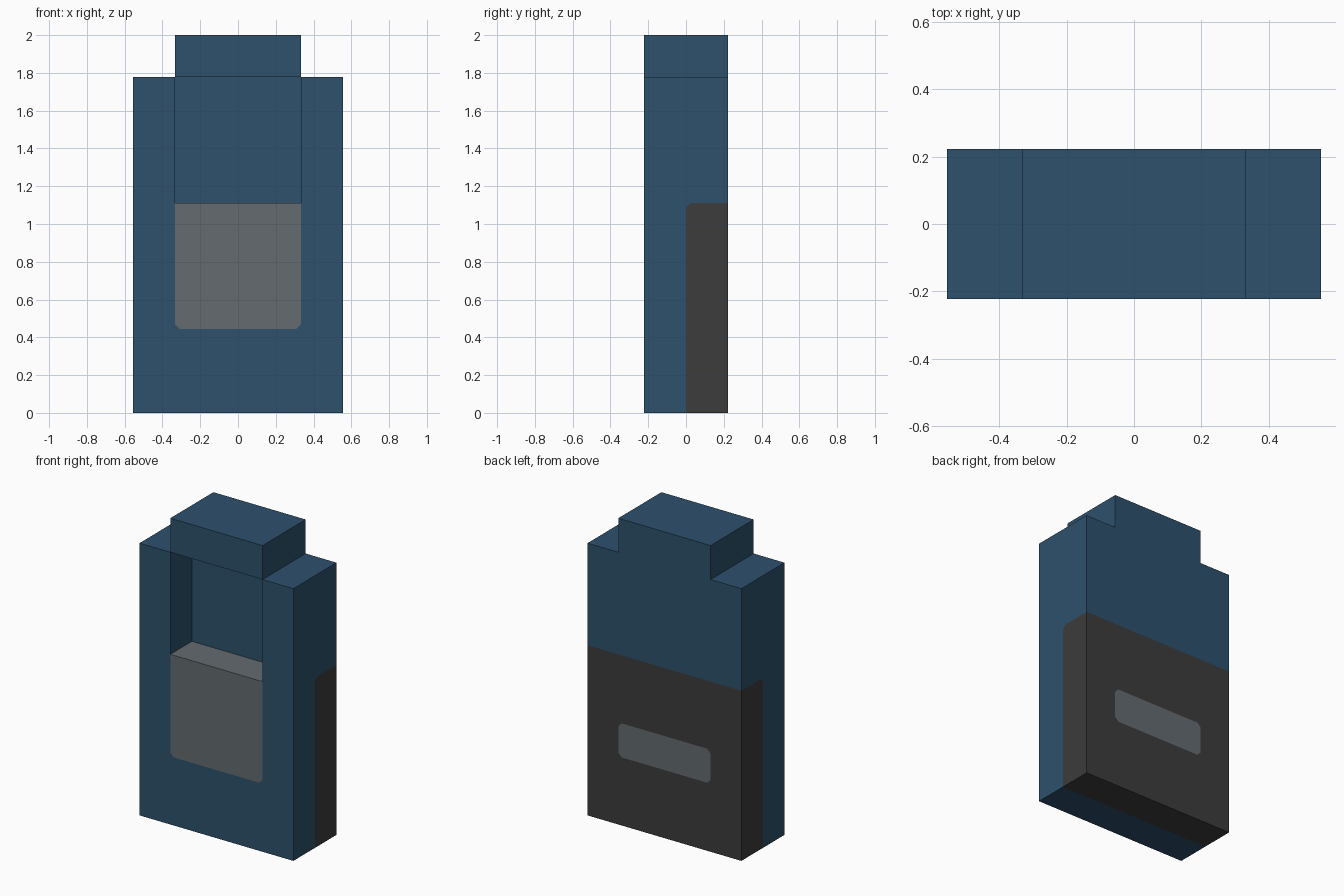
import bpy
import bmesh
from mathutils import Matrix, Vector

cube = bpy.data.objects.get("Cube")
if cube:
    bpy.data.objects.remove(cube, do_unlink=True)

UNIT = 1 / 9          # the model sits on a grid of this size
CORNER = 0.22         # corner cut of the painted panels, in grid units
X, Y, Z = Vector((1, 0, 0)), Vector((0, 1, 0)), Vector((0, 0, 1))
BLUE, DARK, GREY = range(3)


def material(name, srgb):
    linear = [((c / 255 + 0.055) / 1.055) ** 2.4 for c in srgb] + [1]
    mat = bpy.data.materials.new(name)
    mat.use_nodes = True
    mat.diffuse_color = linear
    mat.node_tree.nodes["Principled BSDF"].inputs["Base Color"].default_value = linear
    return mat


def side_faces(bm, normal, offset):
    """Faces lying in the plane normal . p = offset."""
    bm.normal_update()
    return [f for f in bm.faces if f.normal.dot(normal) > 0.9
            and abs(f.calc_center_median().dot(normal) - offset) < 0.01]


def cut_region(bm, normal, offset, limits):
    """Cut a convex region, bounded by n . p <= d, out of one side; return its faces."""
    done = []

    def inside():
        return [f for f in side_faces(bm, normal, offset)
                if all(f.calc_center_median().dot(n) < d for n, d in done)]

    for n, d in limits:
        faces = inside()
        edges = {e for f in faces for e in f.edges}
        verts = {v for f in faces for v in f.verts}
        bmesh.ops.bisect_plane(bm, geom=faces + list(edges) + list(verts), dist=0.001,
                               plane_co=n * (d / n.length_squared), plane_no=n)
        done.append((n, d))
    return inside()


def push(bm, faces, offset):
    result = bmesh.ops.extrude_face_region(bm, geom=faces)
    verts = [g for g in result["geom"] if isinstance(g, bmesh.types.BMVert)]
    bmesh.ops.translate(bm, verts=verts, vec=offset)
    bmesh.ops.delete(bm, geom=[f for f in faces if f.is_valid], context="FACES")
    bmesh.ops.recalc_face_normals(bm, faces=bm.faces)


def paint(faces, index):
    for f in faces:
        f.material_index = index


bm = bmesh.new()
middle = [(X, 3), (-X, 3)]

# Main block
bmesh.ops.create_cube(bm, size=1, matrix=Matrix.Translation(Z * 8) @ Matrix.Diagonal((10, 4, 16, 1)))

# Raised cap on the top
push(bm, cut_region(bm, Z, 16, middle), Z * 2)

# Recess in the upper front
push(bm, cut_region(bm, -Y, 2, [(-Z, -10), (Z, 16)] + middle), Y * 2)

# Grey recess floor and front panel with cut lower corners
paint(side_faces(bm, Z, 10), GREY)
low_corners = [(s * X - Z, -1 - CORNER) for s in (1, -1)]
paint(cut_region(bm, -Y, 2, [(Z, 10), (-Z, -4)] + middle + low_corners), GREY)

# Dark lower back, wrapping round the sides and underneath
paint(cut_region(bm, Y, 2, [(Z, 10)]), DARK)
paint(cut_region(bm, -Z, 0, [(-Y, 0)]), DARK)
for side in (X, -X):
    paint(cut_region(bm, side, 5, [(-Y, 0), (Z, 10), (Z - Y, 10 - CORNER)]), DARK)

# Grey label on the back with four cut corners
corners = low_corners + [(s * X + Z, 9 - CORNER) for s in (1, -1)]
paint(cut_region(bm, Y, 2, [(Z, 6), (-Z, -4)] + middle + corners), GREY)

bmesh.ops.scale(bm, verts=bm.verts, vec=(UNIT, UNIT, UNIT))
mesh = bpy.data.meshes.new("body")
bm.to_mesh(mesh)
bm.free()
for name, srgb in (("blue", (46, 81, 109)), ("dark_grey", (60, 60, 60)), ("mid_grey", (99, 107, 111))):
    mesh.materials.append(material(name, srgb))
bpy.context.collection.objects.link(bpy.data.objects.new("body", mesh))
